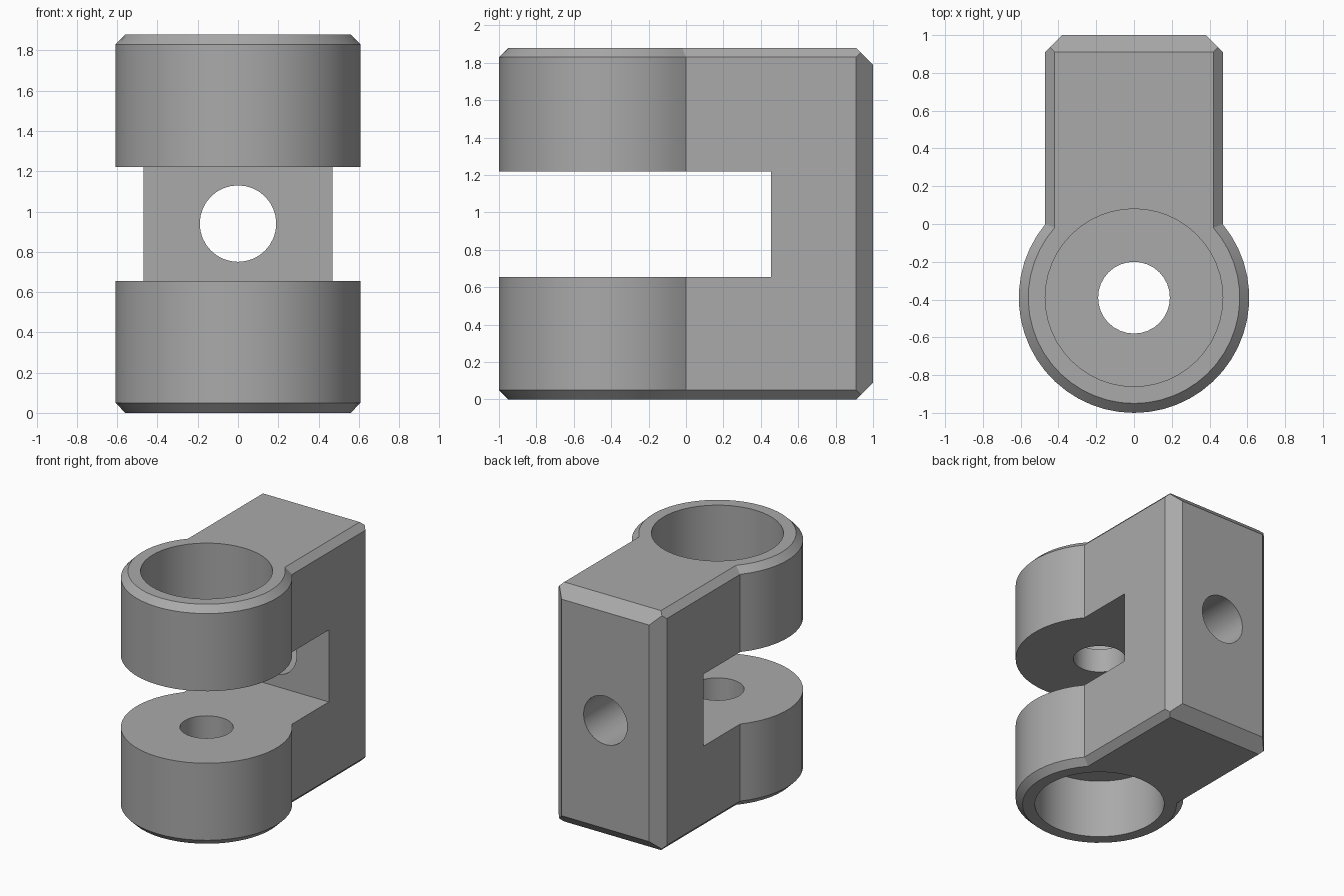
import bpy, bmesh, math
from mathutils import Vector, Matrix

cube = bpy.data.objects.get("Cube")
if cube:
    bpy.data.objects.remove(cube)

HEIGHT, CHAMFER, BACK_CHAMFER = 1.88, 0.05, 0.09
PIN_Y, PIN_R = -0.39, 0.61
HALF_W = 0.47
SLOT_LOW, SLOT_HIGH, SLOT_BACK = 0.655, 1.22, 0.455
BORE_R, HOLE_R, WEB = 0.47, 0.19, 0.19
MID = HEIGHT / 2

grey = bpy.data.materials.new("plain grey")
grey.use_nodes = True
colour = (0.4, 0.4, 0.4, 1)
grey.diffuse_color = colour
grey.node_tree.nodes["Principled BSDF"].inputs["Base Color"].default_value = colour


def make_object(name, bm):
    bmesh.ops.recalc_face_normals(bm, faces=bm.faces)
    mesh = bpy.data.meshes.new(name)
    bm.to_mesh(mesh)
    bm.free()
    mesh.materials.append(grey)
    obj = bpy.data.objects.new(name, mesh)
    bpy.context.collection.objects.link(obj)
    return obj


def outline(inset, steps=36):
    """Keyhole outline: round front running into a straight block."""
    r, w = PIN_R - inset, HALF_W - inset
    start = math.acos(w / r)
    sweep = math.pi + 2 * start
    arc = [start - sweep * i / steps for i in range(steps + 1)]
    pts = [(r * math.cos(a), PIN_Y + r * math.sin(a)) for a in arc]
    return pts + [(-w, 1), (w, 1)]


def cylinder(name, radius, depth, centre, along_y=False, sides=48):
    bm = bmesh.new()
    turn = Matrix.Rotation(math.pi / 2, 4, 'X') if along_y else Matrix()
    bmesh.ops.create_cone(bm, cap_ends=True, segments=sides, radius1=radius,
                          radius2=radius, depth=depth,
                          matrix=Matrix.Translation(centre) @ turn)
    return make_object(name, bm)


# Clevis body: stacked outlines give the chamfered top and bottom rims
bm = bmesh.new()
layers = [(0, CHAMFER), (CHAMFER, 0), (HEIGHT - CHAMFER, 0), (HEIGHT, CHAMFER)]
rings = [[bm.verts.new((x, y, z)) for x, y in outline(inset)] for z, inset in layers]
for low, high in zip(rings, rings[1:]):
    for i in range(len(low)):
        j = (i + 1) % len(low)
        bm.faces.new((low[i], low[j], high[j], high[i]))
bm.faces.new(rings[0])
bm.faces.new(rings[-1])

# Wider bevels around the back face
for normal in ((1, 1, 0), (-1, 1, 0), (0, 1, 1), (0, 1, -1)):
    edge = Vector((normal[0] * HALF_W, 1 - BACK_CHAMFER, MID + normal[2] * MID))
    cut = bmesh.ops.bisect_plane(bm, geom=bm.verts[:] + bm.edges[:] + bm.faces[:],
                                 plane_co=edge, plane_no=normal, clear_outer=True)
    rim = [e for e in cut["geom_cut"] if isinstance(e, bmesh.types.BMEdge)]
    bmesh.ops.contextual_create(bm, geom=rim)
body = make_object("clevis_body", bm)

# Slot between the two arms
bm = bmesh.new()
bmesh.ops.create_cube(bm, size=1)
bmesh.ops.scale(bm, vec=(2, 2, SLOT_HIGH - SLOT_LOW), verts=bm.verts)
bmesh.ops.translate(bm, vec=(0, SLOT_BACK - 1, (SLOT_LOW + SLOT_HIGH) / 2), verts=bm.verts)
slot = make_object("slot_cutter", bm)

# Pin hole, wide counterbores at both ends, and the hole through the back
top_floor, low_floor = SLOT_HIGH + WEB, SLOT_LOW - WEB
cutters = [
    slot,
    cylinder("pin_hole_cutter", HOLE_R, 3, (0, PIN_Y, MID), sides=32),
    cylinder("top_bore_cutter", BORE_R, 1, (0, PIN_Y, top_floor + 0.5)),
    cylinder("bottom_bore_cutter", BORE_R, 1, (0, PIN_Y, low_floor - 0.5)),
    cylinder("back_hole_cutter", HOLE_R, 1.2, (0, 0.8, MID), along_y=True, sides=32),
]
bpy.ops.object.select_all(action='DESELECT')
body.select_set(True)
bpy.context.view_layer.objects.active = body
for cutter in cutters:
    cutter.hide_render = True
    mod = body.modifiers.new(cutter.name, 'BOOLEAN')
    mod.operation = 'DIFFERENCE'
    mod.solver = 'EXACT'
    mod.object = cutter
    bpy.ops.object.modifier_apply(modifier=mod.name)
for cutter in cutters:
    bpy.data.objects.remove(cutter)

bpy.ops.object.shade_smooth_by_angle(angle=math.radians(25))
